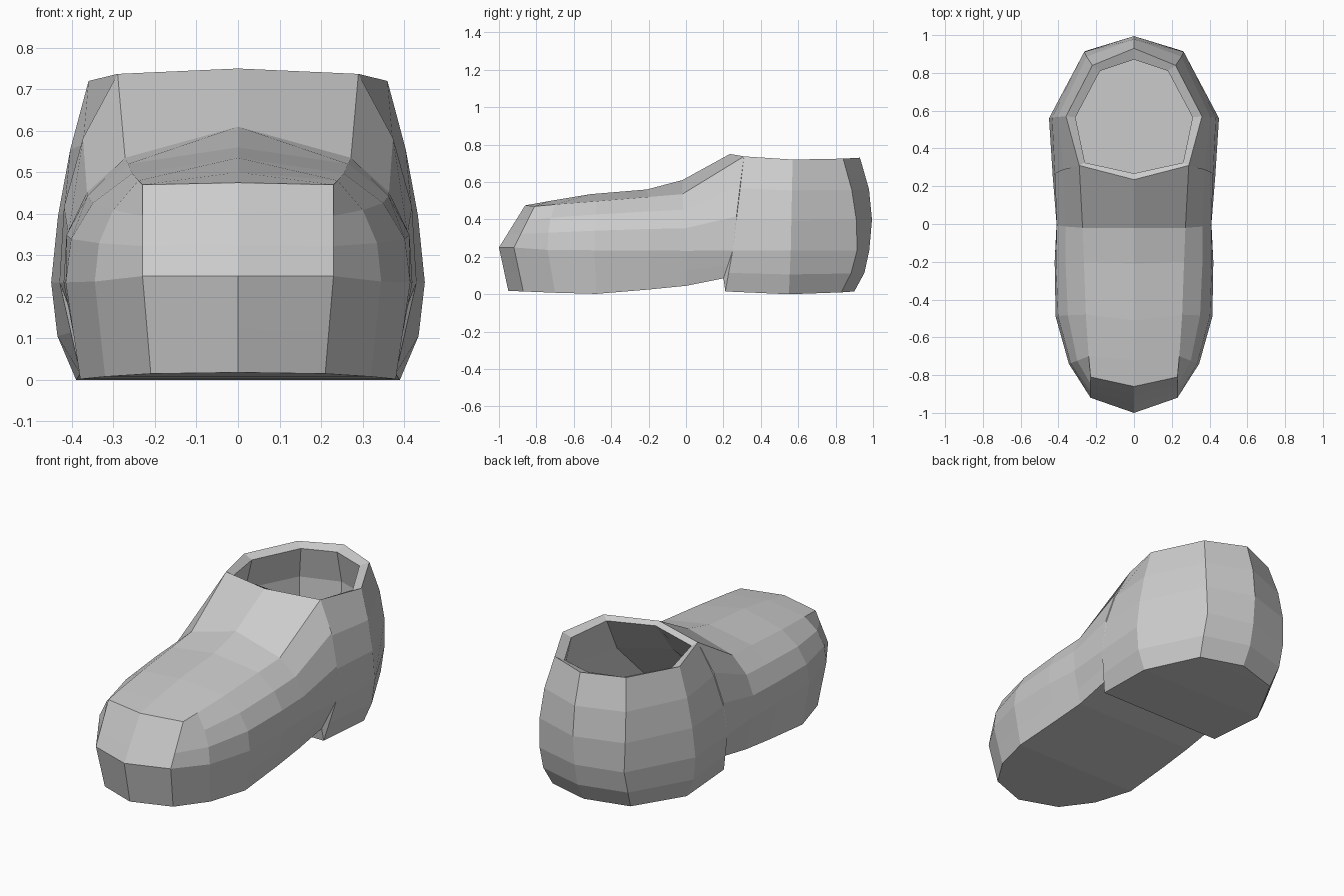
import bpy, bmesh
from mathutils import Vector as V

if "Cube" in bpy.data.objects:
    bpy.data.objects.remove(bpy.data.objects["Cube"])


def half_part(name, quads):
    """Mesh from half-side faces, mirrored over x = 0."""
    bm = bmesh.new()
    for q in quads:
        pts = []
        for p in q:
            if all((p - o).length > 1e-4 for o in pts):
                pts.append(p)
        if len(pts) > 2:
            bm.faces.new([bm.verts.new(p) for p in pts])
    geom = bm.verts[:] + bm.edges[:] + bm.faces[:]
    copy = bmesh.ops.duplicate(bm, geom=geom)["geom"]
    for v in (g for g in copy if isinstance(g, bmesh.types.BMVert)):
        v.co.x *= -1
    bmesh.ops.reverse_faces(bm, faces=[g for g in copy if isinstance(g, bmesh.types.BMFace)])
    bmesh.ops.remove_doubles(bm, verts=bm.verts[:], dist=1e-4)
    bmesh.ops.recalc_face_normals(bm, faces=bm.faces[:])
    me = bpy.data.meshes.new(name)
    bm.to_mesh(me)
    bm.free()
    ob = bpy.data.objects.new(name, me)
    bpy.context.collection.objects.link(ob)
    return ob


def loft(rows):
    return [(a[i], a[i + 1], b[i + 1], b[i])
            for a, b in zip(rows, rows[1:]) for i in range(len(a) - 1)]


# Wall columns, toe to heel: sole point, widest point, top point, bulge
columns = [
    ((0, -.95, .018), (0, -1, .25), (0, -.86, .475), 0),
    ((.21, -.87, .015), (.23, -.92, .25), (.23, -.81, .47), 0),
    ((.32, -.70, .008), (.345, -.74, .237), (.24, -.70, .48), .03),
    ((.38, -.48, .002), (.415, -.49, .235), (.255, -.48, .497), .045),
    ((.375, -.20, .025), (.42, -.20, .235), (.265, -.20, .52), .05),
    ((.37, 0, .045), (.41, 0, .232), (.272, -.02, .535), .05),
    ((.375, .20, .085), (.43, .25, .235), (.29, .31, .737), .04),
    ((.38, .21, .015), (.43, .25, .235), (.29, .31, .737), .04),
    ((.39, .55, 0), (.45, .56, .235), (.36, .57, .72), .015),
    ((.24, .83, .01), (.26, .915, .235), (.22, .84, .725), .03),
    ((0, .90, .015), (0, .98, .235), (0, .93, .73), .035),
]

walls = []
for i, (s, w, t, bulge) in enumerate(columns):
    s, w, t = V(s), V(w), V(t)
    toe_or_heel = i < 3 or i > 8
    out = V((w.x, (w.y - (.6 if i > 8 else -.6)) if toe_or_heel else 0, 0)).normalized()
    low = s.lerp(w, .45) + out * (.018 if i > 7 else 0)
    col = [s, low, w]
    for f in (.33, .66):
        up = w.lerp(t, f) + out * bulge * 4 * f * (1 - f)
        if i < 7 and bulge:
            up.z += bulge * .4
        col.append(up)
    walls.append(col + [t])

# Sole strips and vamp panels meet on the centre line
soles = [[c[0], V((0, c[0].y, c[0].z))] for c in walls]
ridge = [(-.86, .475), (-.72, .50), (-.51, .535), (-.21, .56), (-.02, .61), (.235, .75)]
centre = [V((0, y, z)) for y, z in ridge]
vamp = [[walls[0][5], walls[0][5]]] + [[walls[i + 1][5], c] for i, c in enumerate(centre)]

# Collar rim and lining: rings from front centre to heel centre
rim = [centre[-1]] + [walls[i][5] for i in (7, 8, 9, 10)]
inner = [V(p) for p in ((0, .268, .735), (.26, .325, .715), (.31, .565, .70),
                        (.18, .81, .705), (0, .87, .71))]
mid = [V(p) for p in ((0, .12, .55), (.27, .22, .52), (.35, .565, .53),
                      (.21, .84, .53), (0, .91, .53))]
base = [V(p) for p in ((0, -.3, .13), (.3, -.2, .13), (.36, .56, .13),
                       (.2, .82, .13), (0, .89, .13))]
floor = [V((0, p.y, p.z)) for p in base]

half_part("shoe", loft(walls) + loft(soles) + loft(vamp) + loft([rim, inner, mid, base, floor]))
